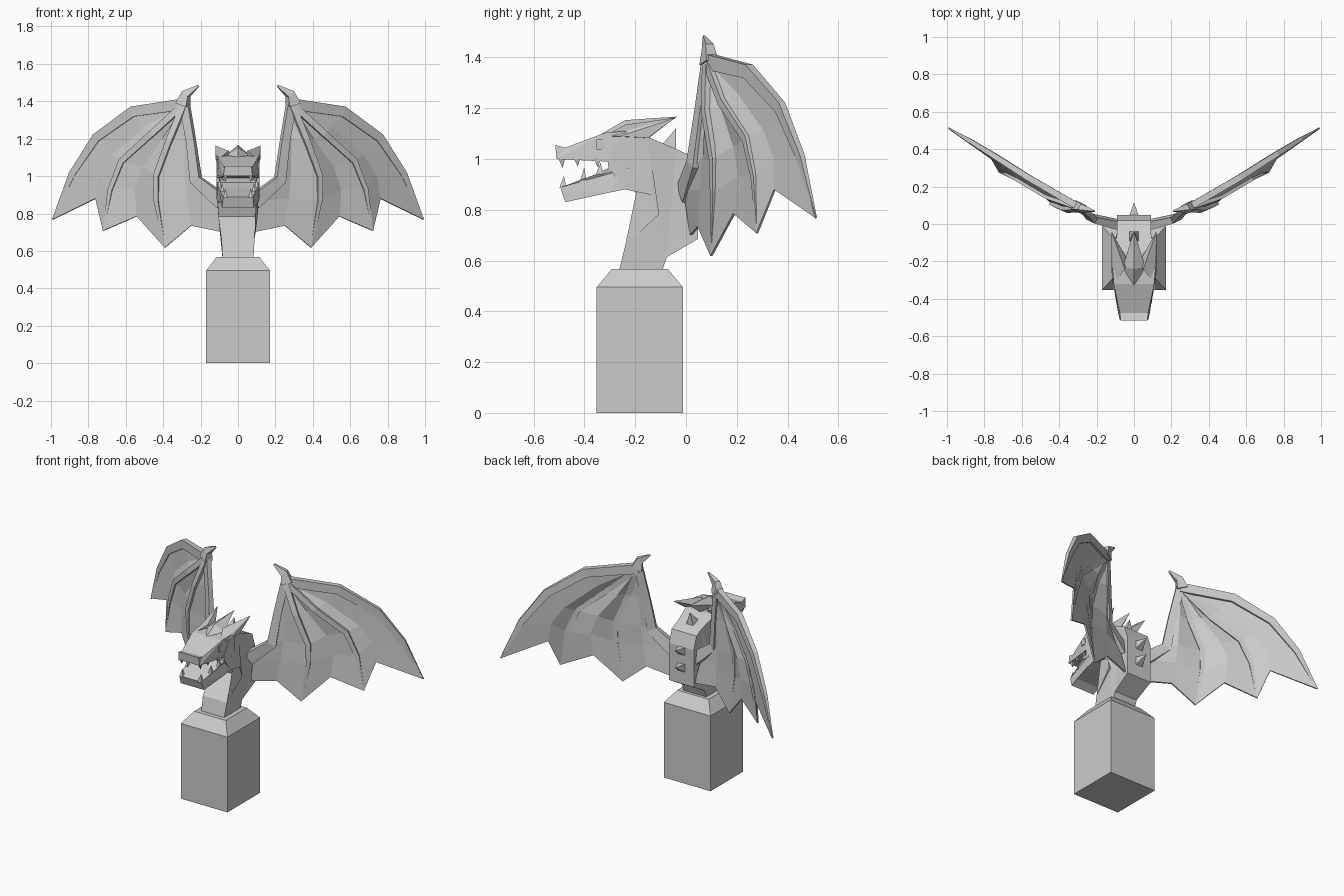
import bpy, bmesh
from mathutils import Vector as V

if "Cube" in bpy.data.objects:
    bpy.data.objects.remove(bpy.data.objects["Cube"])


def finish(name, bm, mirror=False, thick=0):
    bmesh.ops.recalc_face_normals(bm, faces=bm.faces)
    me = bpy.data.meshes.new(name)
    bm.to_mesh(me)
    bm.free()
    ob = bpy.data.objects.new(name, me)
    bpy.context.collection.objects.link(ob)
    if thick:
        s = ob.modifiers.new("thickness", 'SOLIDIFY')
        s.thickness, s.offset = thick, 0
    if mirror:
        ob.modifiers.new("mirror", 'MIRROR').use_mirror_merge = False
    return ob


def hull(name, pts, mirror=False):
    bm = bmesh.new()
    for p in pts:
        bm.verts.new(p)
    bmesh.ops.convex_hull(bm, input=bm.verts)
    bmesh.ops.dissolve_limit(bm, angle_limit=0.01, verts=bm.verts, edges=bm.edges)
    return finish(name, bm, mirror)


def slab(name, profile):
    """Side profile of (y, z, half width) points, spanned across x."""
    bm = bmesh.new()
    l, r = [[bm.verts.new((s * w, y, z)) for y, z, w in profile] for s in (-1, 1)]
    n = len(profile)
    bm.faces.new(l)
    bm.faces.new(r)
    for i in range(n):
        j = (i + 1) % n
        bm.faces.new((l[i], l[j], r[j], r[i]))
    bmesh.ops.triangulate(bm, faces=[f for f in bm.faces if len(f.verts) > 4])
    return finish(name, bm)


def bar(name, path, widths, depth=0.6):
    """Tapered square bar lying in the wing plane, mirrored."""
    bm, rings, path = bmesh.new(), [], [V(p) for p in path]
    n = V((0.45, -0.89, 0))
    for i, p in enumerate(path):
        t = path[min(i + 1, len(path) - 1)] - path[max(i - 1, 0)]
        s = t.cross(n).normalized() * widths[i]
        d = n * widths[i] * depth
        rings.append([bm.verts.new(q) for q in (p + s + d, p + s - d, p - s - d, p - s + d)])
    for a, b in zip(rings, rings[1:]):
        for k in range(4):
            m = (k + 1) % 4
            bm.faces.new((a[k], a[m], b[m], b[k]))
    bm.faces.new(rings[0])
    bm.faces.new(rings[-1])
    return finish(name, bm, True)


def rect(hx, cy, hy, z):
    return [(sx * hx, cy + sy * hy, z) for sx in (-1, 1) for sy in (-1, 1)]


# Pedestal with a tapered cap
hull("pedestal", rect(.17, -.182, .17, 0) + rect(.17, -.182, .17, .495) + rect(.115, -.182, .11, .567))

# Neck and back of the head
slab("neck", [(-.264, .56, .083), (-.24, .657, .088), (-.106, .783, .105), (-.134, .858, .108),
              (-.24, .88, .115), (-.305, .965, .115), (-.31, 1.0, .115), (-.25, 1.09, .115),
              (-.15, 1.087, .105), (-.04, 1.04, .09), (.02, 1.012, .09), (.047, .93, .09),
              (.047, .685, .09), (-.075, .614, .083), (-.094, .56, .083)])

# Upper head and lower jaw
slab("upper_head", [(-.515, 1.055, .072), (-.51, 1.0, .078), (-.31, .99, .112), (-.2, .99, .115),
                    (-.2, 1.09, .115), (-.24, 1.11, .115), (-.32, 1.103, .108), (-.475, 1.045, .075)])
slab("lower_jaw", [(-.495, .888, .08), (-.475, .83, .085), (-.43, .858, .09), (-.31, .866, .11),
                   (-.24, .88, .115), (-.22, .965, .115), (-.305, .965, .113), (-.36, .938, .105)])

# Crown of three horns
hull("centre_horn", [(0, -.34, 1.095), (0, -.24, 1.153), (0, -.036, 1.167), (0, -.15, 1.08),
                     (.06, -.23, 1.115), (-.06, -.23, 1.115)])
hull("side_horn", [(.105, -.32, 1.09), (.117, -.15, 1.083), (.05, -.24, 1.135), (.03, -.2, 1.09),
                   (.12, -.26, 1.09), (.12, -.04, 1.163)], True)

# Eyes
hull("eye", [(x, y, z) for x in (.08, .113) for y in (-.352, -.32) for z in (1.038, 1.076)], True)

# Teeth: y, root height, tip height, x
for y, z0, z1, x in [(-.49, 1.005, .965, .068), (-.43, 1.005, .97, .08), (-.35, 1.005, .965, .095),
                     (-.485, .885, .935, .068), (-.405, .91, .965, .085), (-.34, .94, .985, .1)]:
    hull("tooth", [(x - .012, y - .014, z0), (x + .01, y - .014, z0), (x - .012, y + .014, z0),
                   (x + .01, y + .014, z0), (x, y + .004, z1)], True)

# Spikes down the back: base centre, base half-length direction, tip
for c, d, tip in [((0, -.067, 1.045), V((0, .027, -.012)), (0, -.04, 1.12)),
                  ((0, .04, .9), V((0, 0, .028)), (0, .115, .925)),
                  ((0, .04, .79), V((0, 0, .028)), (0, .115, .815))]:
    hull("back_spike", [V(c) + sx * V((.027, 0, 0)) + sy * d for sx in (-1, 1) for sy in (-1, 1)] + [V(tip)])

# Wing: bone lines and the sagging membrane lines between them, all from the wrist
wrist = (.285, .085, 1.385)
lead = [wrist, (.56, .245, 1.345), (.755, .37, 1.205), (.885, .45, 1.01), (.99, .512, .768)]
sag1 = [wrist, (.50, .205, 1.26), (.67, .31, 1.11), (.74, .35, 1.0), (.76, .35, .88)]
mid = [wrist, (.46, .145, 1.225), (.62, .24, 1.08), (.68, .27, .93), (.72, .28, .708)]
sag2 = [wrist, (.40, .14, 1.2), (.51, .19, 1.05), (.55, .21, .93), (.54, .19, .785)]
inner = [wrist, (.365, .08, 1.19), (.435, .11, 1.0), (.435, .11, .87), (.39, .10, .618)]
sag3 = [wrist, (.285, .08, 1.2), (.28, .07, 1.0), (.27, .06, .88), (.25, .05, .735)]
arm = [wrist, (.25, .055, 1.18), (.225, .03, .98), (.115, -.005, .87), (.08, .02, .70)]

bm = bmesh.new()
rows = [[bm.verts.new(p) for p in r] for r in (lead, sag1, mid, sag2, inner, sag3, arm)]
for a, b in zip(rows, rows[1:]):
    for i in range(4):
        bm.faces.new((a[i], a[i + 1], b[i + 1], b[i]))
bmesh.ops.remove_doubles(bm, verts=bm.verts, dist=1e-4)
finish("wing_membrane", bm, True, .01)

bar("wing_leading_bone", lead, [.03, .028, .024, .018, .004])
bar("wing_middle_bone", mid, [.018, .017, .016, .013, .003], .9)
bar("wing_inner_bone", inner, [.018, .017, .016, .013, .003], .9)
bar("wing_arm", [wrist, arm[1], arm[2], (.08, -.005, .86)], [.025, .024, .03, .04])
bar("wing_claw", [(.295, .09, 1.38), (.277, .085, 1.44), (.212, .07, 1.483)], [.033, .022, .005], .8)
